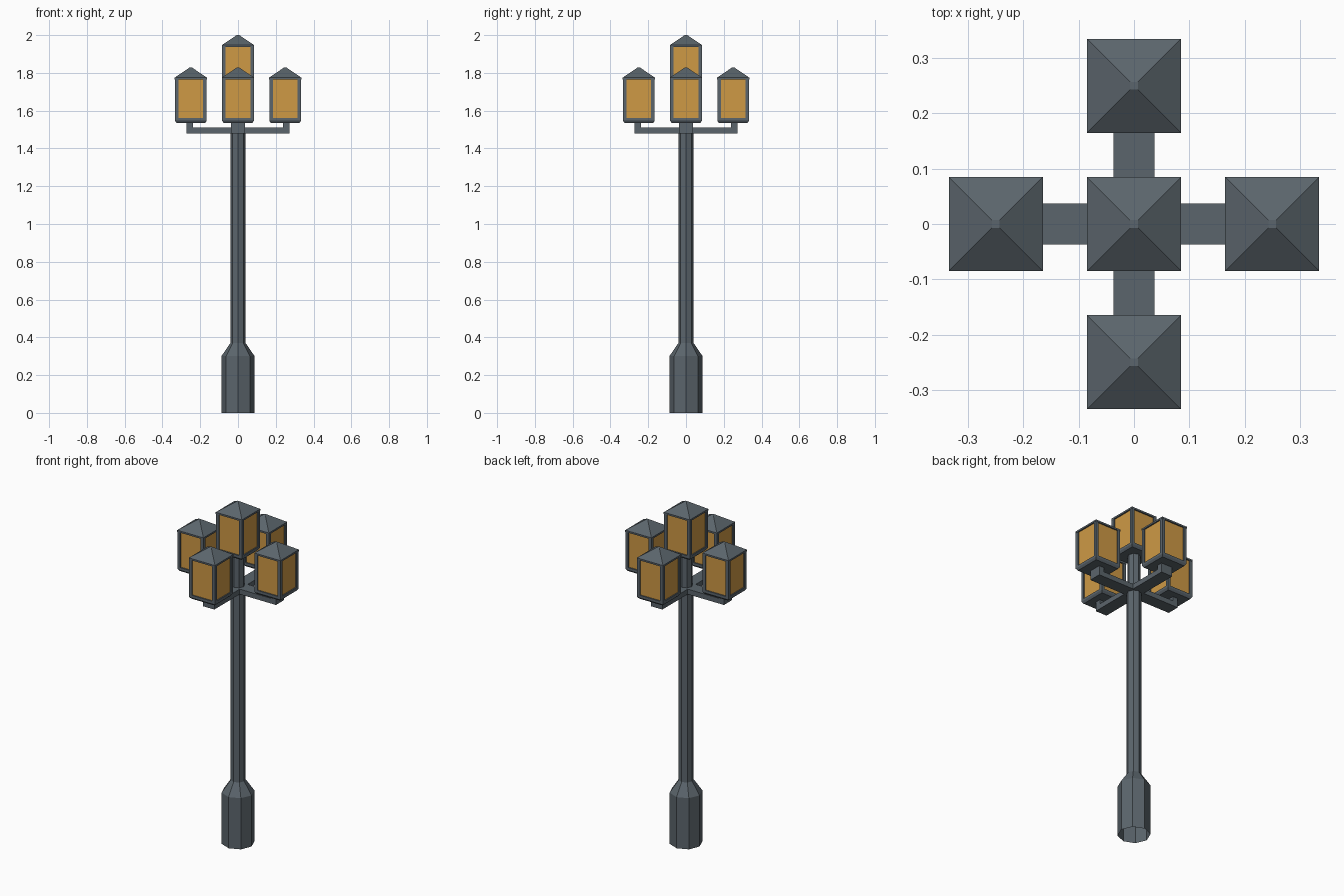
import bpy, bmesh, math

if "Cube" in bpy.data.objects:
    bpy.data.objects.remove(bpy.data.objects["Cube"])


def material(name, rgb):
    m = bpy.data.materials.new(name)
    m.diffuse_color = (*rgb, 1)
    m.use_nodes = True
    m.node_tree.nodes["Principled BSDF"].inputs["Base Color"].default_value = m.diffuse_color
    return m


METAL = material("slate grey metal", (0.105, 0.13, 0.15))
GLASS = material("amber glass", (0.62, 0.32, 0.06))


def finish(name, bm, mat):
    bmesh.ops.recalc_face_normals(bm, faces=bm.faces[:])
    me = bpy.data.meshes.new(name)
    bm.to_mesh(me)
    bm.free()
    me.materials.append(mat)
    ob = bpy.data.objects.new(name, me)
    bpy.context.collection.objects.link(ob)
    return ob


def loft(bm, rings, sides, turn=0.0, at=(0, 0), bottom=True):
    """Stack regular polygons given as (radius, z)."""
    loops = []
    for r, z in rings:
        loops.append([bm.verts.new((at[0] + r * math.cos(turn + i * math.tau / sides),
                                    at[1] + r * math.sin(turn + i * math.tau / sides), z))
                      for i in range(sides)])
    for a, b in zip(loops, loops[1:]):
        for i in range(sides):
            j = (i + 1) % sides
            bm.faces.new((a[i], a[j], b[j], b[i]))
    bm.faces.new(loops[-1])
    if bottom:
        bm.faces.new(loops[0][::-1])


def square(bm, rings, at=(0, 0)):
    """Stack squares given as (half width, z)."""
    loft(bm, [(h * math.sqrt(2), z) for h, z in rings], 4, math.pi / 4, at)


def lantern(name, x, y, z):
    # tray, corner posts and rails
    bm = bmesh.new()
    square(bm, [(0.076, z), (0.084, z + 0.012), (0.084, z + 0.025)], (x, y))
    for sx in (-1, 1):
        for sy in (-1, 1):
            square(bm, [(0.009, z + 0.02), (0.009, z + 0.235)],
                   (x + sx * 0.075, y + sy * 0.075))
    finish(name + "_frame", bm, METAL)
    # glass
    bm = bmesh.new()
    square(bm, [(0.077, z + 0.02), (0.077, z + 0.235)], (x, y))
    finish(name + "_glass", bm, GLASS)
    # roof with a tiny flat tip
    bm = bmesh.new()
    square(bm, [(0.085, z + 0.23), (0.085, z + 0.24), (0.007, z + 0.293)], (x, y))
    finish(name + "_roof", bm, METAL)


# octagonal post, open underneath
bm = bmesh.new()
loft(bm, [(0.088, 0), (0.088, 0.30), (0.04, 0.37), (0.04, 1.49)], 8, bottom=False)
loft(bm, [(0.036, 1.48), (0.036, 1.71)], 8)
finish("post", bm, METAL)

# four L-shaped arms, each carrying a lantern
profile = [(0, 1.48), (0.272, 1.48), (0.272, 1.537), (0.239, 1.537), (0.239, 1.51), (0, 1.51)]
for k, side in enumerate(("right", "back", "left", "front")):
    c, s = round(math.cos(k * math.pi / 2)), round(math.sin(k * math.pi / 2))
    bm = bmesh.new()
    face = bm.faces.new([bm.verts.new((d * c + 0.037 * s, d * s - 0.037 * c, z)) for d, z in profile])
    new = bmesh.ops.extrude_face_region(bm, geom=[face])["geom"]
    bmesh.ops.translate(bm, verts=[v for v in new if isinstance(v, bmesh.types.BMVert)],
                        vec=(-0.074 * s, 0.074 * c, 0))
    finish(side + "_arm", bm, METAL)
    lantern(side + "_lantern", 0.25 * c, 0.25 * s, 1.535)

# raised central lantern
lantern("centre_lantern", 0, 0, 1.707)
